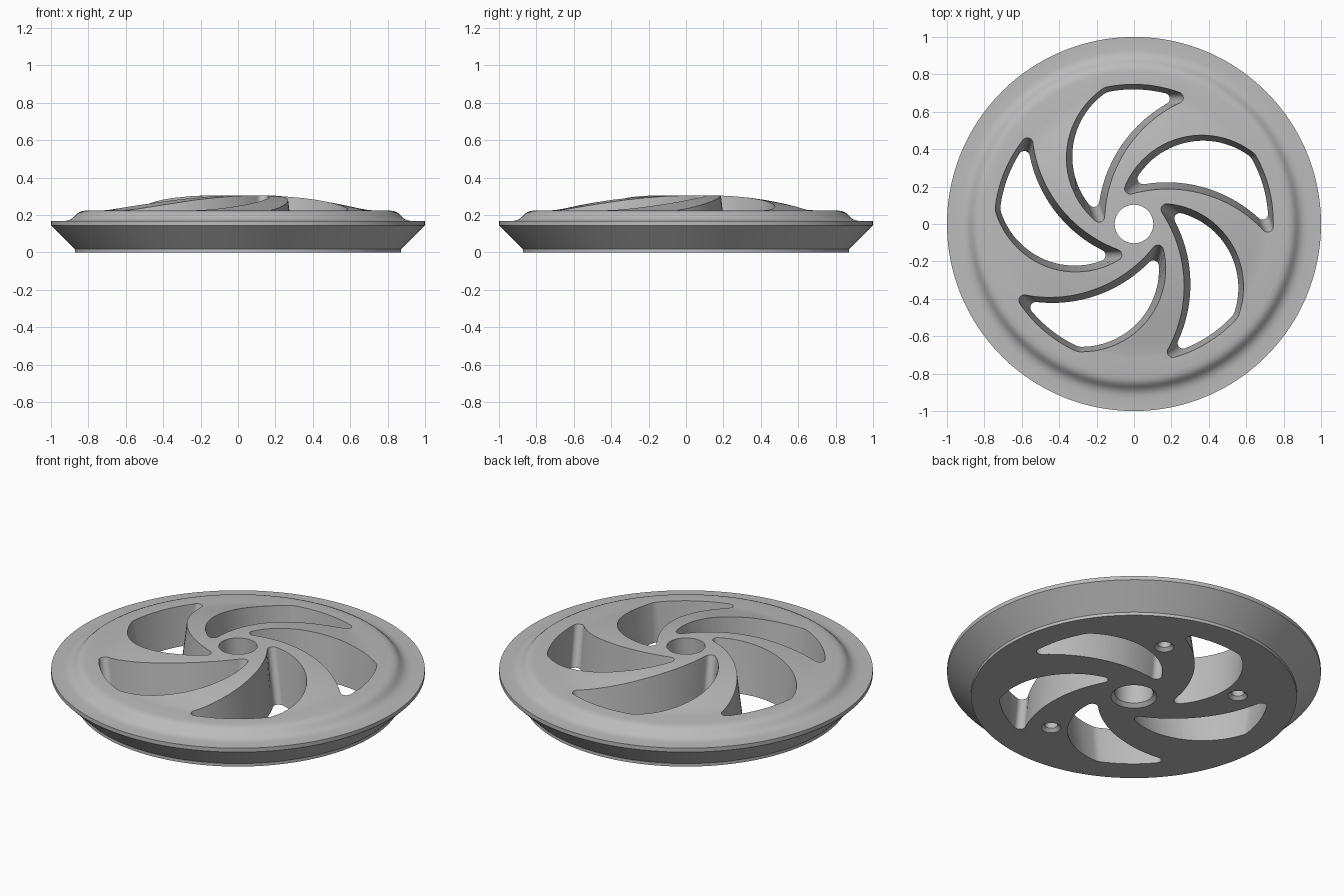
import bpy, bmesh
from math import sin, cos, tau, radians, atan2, pi
from mathutils import Vector, Matrix

if "Cube" in bpy.data.objects:
    bpy.data.objects.remove(bpy.data.objects["Cube"])

SEGMENTS = 160
SPOKES = 5


def loft(bm, rings, closed=False):
    """Bridge equal rings of points; cap both ends, or join last to first."""
    loops = [[bm.verts.new(p) for p in ring] for ring in rings]
    n = len(loops[0])
    pairs = list(zip(loops, loops[1:]))
    if closed:
        pairs.append((loops[-1], loops[0]))
    else:
        bm.faces.new(loops[0])
        bm.faces.new(loops[-1])
    for a, b in pairs:
        for i in range(n):
            j = (i + 1) % n
            bm.faces.new((a[i], a[j], b[j], b[i]))


def circle(r, z, n, centre=(0, 0)):
    return [(centre[0] + r * cos(tau * i / n), centre[1] + r * sin(tau * i / n), z)
            for i in range(n)]


def make_object(name, bm):
    bmesh.ops.recalc_face_normals(bm, faces=bm.faces)
    mesh = bpy.data.meshes.new(name)
    bm.to_mesh(mesh)
    bm.free()
    obj = bpy.data.objects.new(name, mesh)
    bpy.context.collection.objects.link(obj)
    return obj


def meet(c1, r1, c2, r2, hint):
    """Intersection of two circles nearest to the hint."""
    d = c2 - c1
    a = (r1 * r1 - r2 * r2 + d.length_squared) / (2 * d.length)
    h = max(r1 * r1 - a * a, 0) ** 0.5
    u = d.normalized()
    side = Vector((-u.y, u.x)) * h
    return min((c1 + u * a + side, c1 + u * a - side), key=lambda p: (p - hint).length)


def sweep(c, r, start, end, n):
    """Points on a circle from start to end, the short way round."""
    a = atan2(start.y - c.y, start.x - c.x)
    b = atan2(end.y - c.y, end.x - c.x)
    turn = (b - a + pi) % tau - pi
    return [c + Vector((cos(a + turn * i / n), sin(a + turn * i / n))) * r
            for i in range(n + 1)]


# Pocket edges: centre, radius, and +1 if the pocket lies inside the circle
EDGES = [(Vector((0, 0)), 0.75, 1),
         (Vector((0.54, 0.006)), 0.705, -1),
         (Vector((0.086, 0.36)), 0.446, 1)]
# Corner after each edge: rough place and fillet radius
CORNERS = [(Vector((0.25, 0.68)), 0.03),
           (Vector((-0.2, 0.06)), 0.03),
           (Vector((-0.22, 0.7)), 0.08)]


def pocket_outline(draft):
    edges = [(c, r - s * draft, s) for c, r, s in EDGES]
    fillets = []
    for i, (hint, f) in enumerate(CORNERS):
        (c1, r1, s1), (c2, r2, s2) = edges[i], edges[(i + 1) % 3]
        p = meet(c1, r1 - s1 * f, c2, r2 - s2 * f, hint)
        start = c1 + (p - c1).normalized() * r1
        end = c2 + (p - c2).normalized() * r2
        fillets.append((p, f, start, end))
    points = []
    for i, (p, f, start, end) in enumerate(fillets):
        c, r, _ = edges[i]
        points += sweep(c, r, fillets[i - 1][3], start, 24)[1:-1]
        points += sweep(p, f, start, end, 10)
    return points


# Wheel body: turned profile with a chamfered centre bore
profile = [(0.103, 0.02), (0.123, 0), (0.872, 0), (0.872, 0.018), (1, 0.145),
           (1, 0.168), (0.93, 0.168), (0.91, 0.171), (0.892, 0.178),
           (0.878, 0.189), (0.866, 0.202), (0.853, 0.213), (0.838, 0.22),
           (0.815, 0.224), (0.72, 0.225), (0.69, 0.228), (0.65, 0.235),
           (0.58, 0.25), (0.5, 0.266), (0.42, 0.281), (0.34, 0.292),
           (0.26, 0.3), (0.19, 0.304), (0.103, 0.305)]
bm = bmesh.new()
loft(bm, [circle(r, z, SEGMENTS) for r, z in profile], closed=True)
wheel = make_object("wheel_body", bm)

# Cutter: drafted swirl pockets
bm = bmesh.new()
for k in range(SPOKES):
    turn = Matrix.Rotation(tau * k / SPOKES, 3, "Z")
    loft(bm, [[turn @ Vector((p.x, p.y, z)) for p in pocket_outline(0.03 * (1 - 4 * z))]
              for z in (-0.05, 0.35)])

# Cutter: blind, chamfered mounting holes under three of the spokes
for k in (0, 1, 3):
    a = radians(67) + tau * k / SPOKES
    centre = (0.555 * cos(a), 0.555 * sin(a))
    loft(bm, [circle(r, z, 32, centre)
              for r, z in ((0.073, -0.02), (0.035, 0.018), (0.035, 0.12))])
cutter = make_object("pocket_cutter", bm)
cutter.hide_render = True

cut = wheel.modifiers.new("pockets", "BOOLEAN")
cut.operation = "DIFFERENCE"
cut.solver = "EXACT"
cut.object = cutter
bpy.ops.object.select_all(action="DESELECT")
wheel.select_set(True)
bpy.context.view_layer.objects.active = wheel
bpy.ops.object.modifier_apply(modifier=cut.name)
bpy.data.objects.remove(cutter)
bpy.ops.object.shade_smooth_by_angle(angle=radians(28))

# Material
grey = bpy.data.materials.new("plain_grey")
grey.use_nodes = True
colour = (0.5, 0.5, 0.5, 1)
grey.diffuse_color = colour
grey.node_tree.nodes["Principled BSDF"].inputs["Base Color"].default_value = colour
wheel.data.materials.clear()
wheel.data.materials.append(grey)
